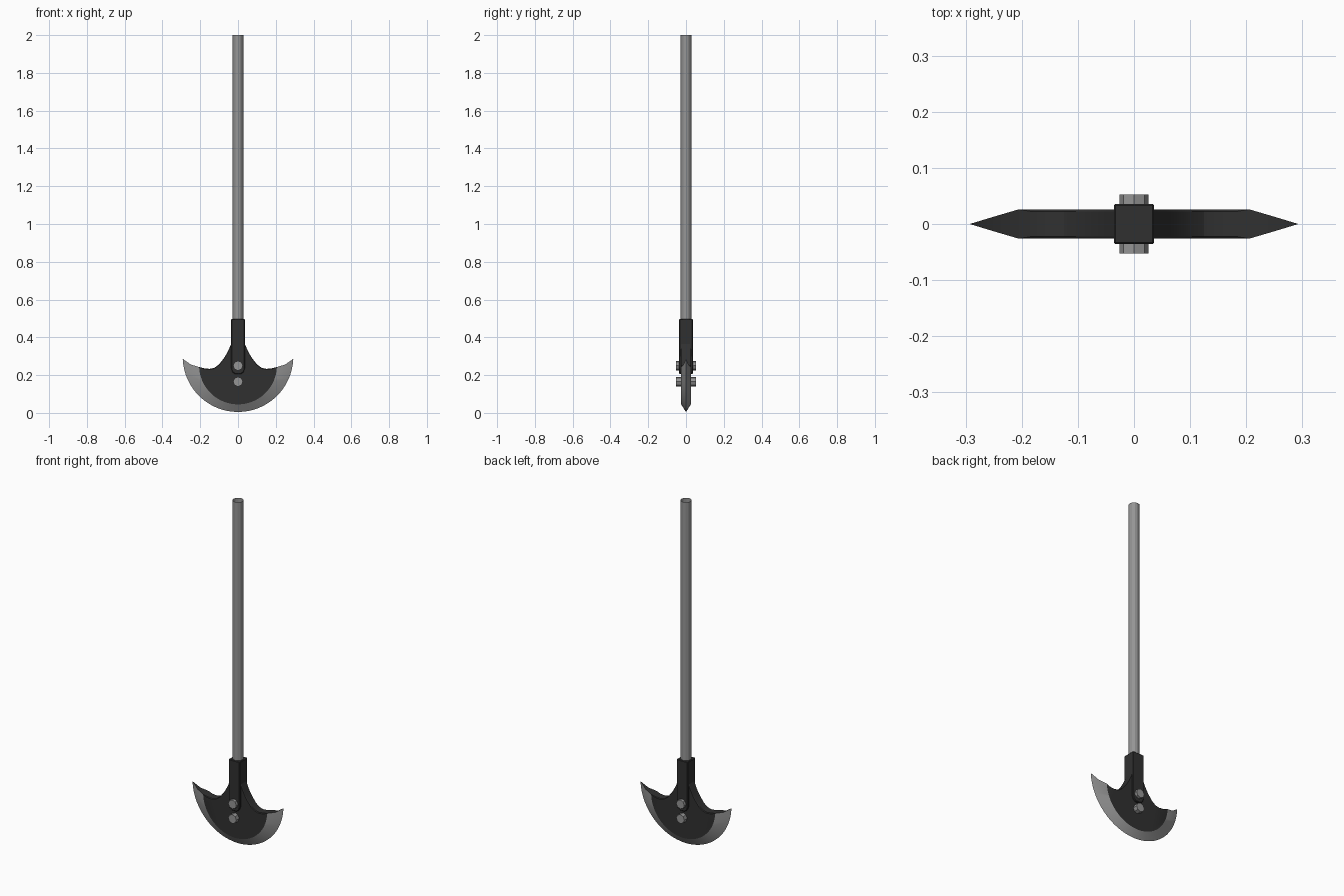
import bpy, bmesh, math

if "Cube" in bpy.data.objects:
    bpy.data.objects.remove(bpy.data.objects["Cube"])

dark = bpy.data.materials.new("dark_iron")
dark.diffuse_color = (0.03, 0.03, 0.03, 1)
dark.use_nodes = True
dark.node_tree.nodes["Principled BSDF"].inputs["Base Color"].default_value = dark.diffuse_color
steel = bpy.data.materials.new("steel")
steel.diffuse_color = (0.3, 0.3, 0.3, 1)
steel.use_nodes = True
steel.node_tree.nodes["Principled BSDF"].inputs["Base Color"].default_value = steel.diffuse_color


def finish(bm, name, mats, bevel=0.0):
    bmesh.ops.recalc_face_normals(bm, faces=bm.faces)
    me = bpy.data.meshes.new(name)
    bm.to_mesh(me)
    bm.free()
    ob = bpy.data.objects.new(name, me)
    bpy.context.collection.objects.link(ob)
    for m in mats:
        me.materials.append(m)
    if bevel:
        b = ob.modifiers.new("Bevel", 'BEVEL')
        b.width, b.segments = bevel, 1
    return ob


def prism(name, sides, r, depth, loc, axis, mat, caps=True):
    bpy.ops.mesh.primitive_cylinder_add(
        vertices=sides, radius=r, depth=depth, location=loc,
        end_fill_type='NGON' if caps else 'NOTHING',
        rotation=(math.pi / 2, 0, 0) if axis == 'y' else (0, 0, 0))
    ob = bpy.context.object
    ob.name = name
    ob.data.materials.append(mat)
    return ob


# Hanging rod (open tube)
prism("rod", 12, 0.029, 1.52, (0, 0, 1.24), 'z', steel, caps=False)

# Bolts through socket and blade
for name, z in (("upper_bolt", 0.25), ("lower_bolt", 0.165)):
    prism(name, 8, 0.026, 0.106, (0, 0, z), 'y', steel)

# Socket with a rounded lower tongue
bm = bmesh.new()
half = [(0.036, 0.498), (0.036, 0.235), (0.029, 0.215), (0.014, 0.205)]
outline = half + [(-x, z) for x, z in reversed(half)]
face = bm.faces.new([bm.verts.new((x, -0.036, z)) for x, z in outline])
ext = bmesh.ops.extrude_face_region(bm, geom=[face])
bmesh.ops.translate(bm, vec=(0, 0.072, 0),
                    verts=[v for v in ext["geom"] if isinstance(v, bmesh.types.BMVert)])
finish(bm, "socket", [dark], 0.003)

# Crescent blade: thick dark body with a lighter ground edge
N, T = 32, 0.026
bm = bmesh.new()
angles = [math.radians(182.3 + 175.4 * i / N) for i in range(N + 1)]
outer = [bm.verts.new((0.293 * math.cos(a), 0, 0.298 + 0.293 * math.sin(a))) for a in angles]
top_half = [(0.18, 0.236), (0.15, 0.233), (0.125, 0.239), (0.10, 0.257),
            (0.075, 0.289), (0.055, 0.322), (0.034, 0.37)]
top = top_half + [(-x, z) for x, z in reversed(top_half)]
rims = []
for y in (-T, T):
    inner = [bm.verts.new((0.206 * math.cos(a), y, 0.251 + 0.206 * math.sin(a))) for a in angles]
    left, right = [bm.verts.new((s * 0.25, y / 2, 0.256)) for s in (-1, 1)]
    upper = [bm.verts.new((x, y, z - 0.004)) for x, z in top]
    crest = [bm.verts.new((x, y * 0.84, z)) for x, z in top]
    bm.faces.new(inner + upper)
    for i in range(N):
        f = [outer[i], outer[i + 1], inner[i + 1], inner[i]]
        if i == 0:
            f.append(left)
        if i == N - 1:
            f.insert(2, right)
        bm.faces.new(f).material_index = 1
    for i in range(len(top) - 1):
        bm.faces.new([upper[i], upper[i + 1], crest[i + 1], crest[i]])
    bm.faces.new([inner[-1], upper[0], crest[0]])
    bm.faces.new([inner[0], upper[-1], crest[-1]])
    rims.append([outer[-1], right, inner[-1]] + crest + [inner[0], left, outer[0]])

# Top surface joining both sides of the blade
for i in range(len(rims[0]) - 1):
    a, b = rims
    quad = [a[i], a[i + 1], b[i + 1], b[i]]
    bm.faces.new(list(dict.fromkeys(quad)))
blade = finish(bm, "blade", [dark, steel])
bpy.ops.object.select_all(action='DESELECT')
blade.select_set(True)
bpy.context.view_layer.objects.active = blade
bpy.ops.object.shade_smooth_by_angle(angle=math.radians(20))
